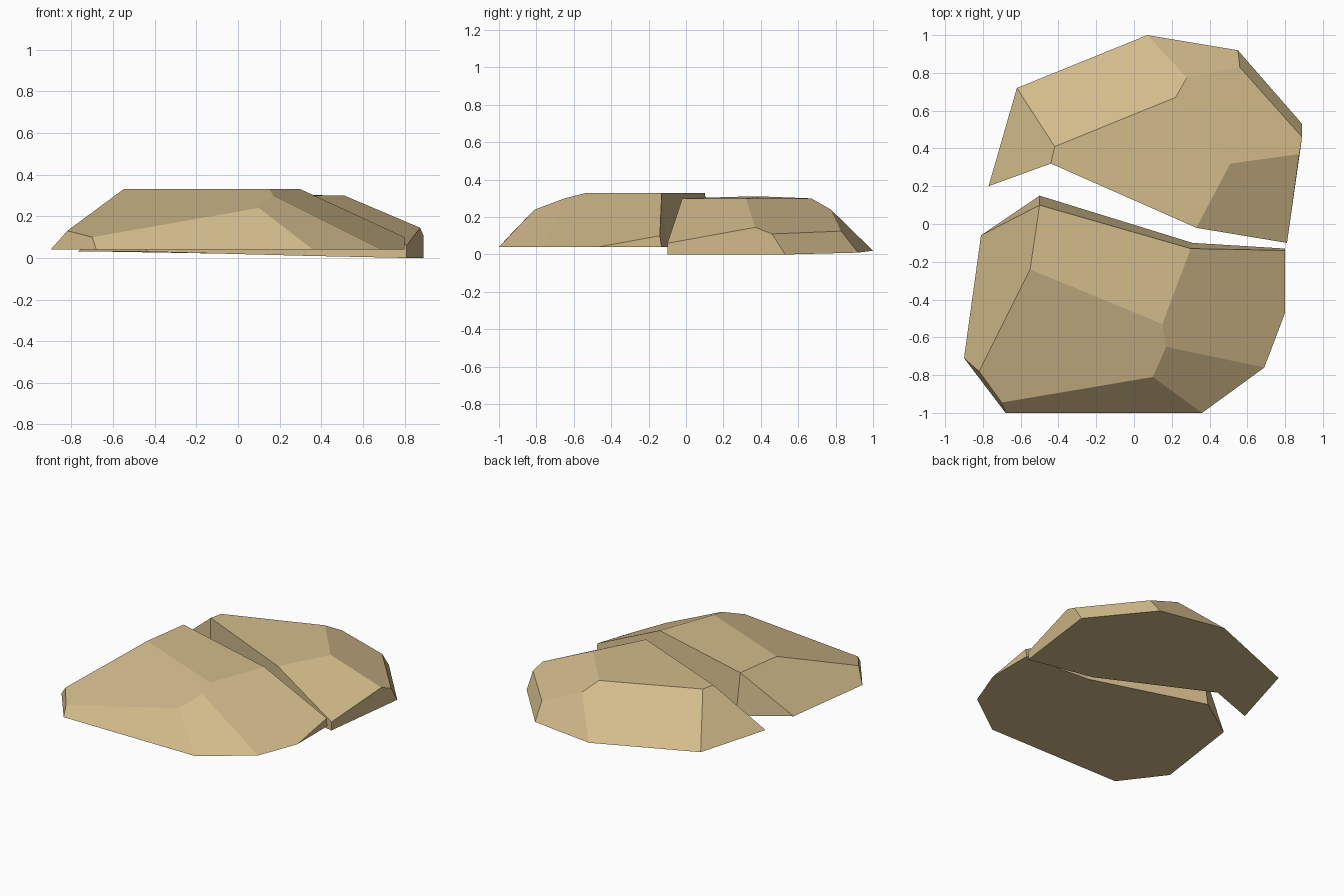
import bpy
import bmesh

cube = bpy.data.objects.get("Cube")
if cube:
    bpy.data.objects.remove(cube, do_unlink=True)

# One sandstone colour for the whole model
SANDSTONE = (0.65, 0.50, 0.26, 1.0)
stone = bpy.data.materials.new("sandstone")
stone.use_nodes = True
stone.diffuse_color = SANDSTONE
shader = next(n for n in stone.node_tree.nodes if n.type == "BSDF_PRINCIPLED")
shader.inputs["Base Color"].default_value = SANDSTONE
shader.inputs["Roughness"].default_value = 0.9


def faceted_rock(name, corners, facets):
    """Build a flat-faced rock: each facet is a word spelling its corner letters."""
    bm = bmesh.new()
    verts = {letter: bm.verts.new(point) for letter, point in corners.items()}
    for facet in facets.split():
        bm.faces.new([verts[letter] for letter in facet])
    bmesh.ops.recalc_face_normals(bm, faces=bm.faces[:])
    mesh = bpy.data.meshes.new(name)
    bm.to_mesh(mesh)
    bm.free()
    mesh.materials.append(stone)
    rock = bpy.data.objects.new(name, mesh)
    bpy.context.scene.collection.objects.link(rock)
    return rock


# Front rock: flat underside, level top, sloping sides and a steep back wall
GROUND, TOP = 0.04, 0.33
front_corners = {
    # underside outline
    "A": (-0.81, -0.06, GROUND),
    "B": (-0.50, 0.15, GROUND),
    "C": (0.31, -0.10, GROUND),
    "D": (0.80, -0.13, GROUND),
    "E": (0.80, -0.47, GROUND),
    "F": (0.69, -0.76, GROUND),
    "G": (0.36, -1.0, GROUND),
    "H": (-0.68, -1.0, GROUND),
    "I": (-0.90, -0.71, GROUND),
    # level top
    "b": (-0.50, 0.10, TOP),
    "c": (0.30, -0.13, TOP),
    "q": (0.15, -0.53, TOP),
    "p": (-0.55, -0.24, TOP),
    # shoulders
    "d": (0.80, -0.14, 0.10),
    "r": (0.17, -0.65, 0.30),
    "s": (0.10, -0.81, 0.24),
    "t": (-0.70, -0.945, 0.10),
    "u": (-0.82, -0.78, 0.13),
}
faceted_rock(
    "front_rock",
    front_corners,
    "ABCDEFGHI bcqp pqrstu cdEFrq FGsr GHts HIut IAbpu ABb BCcb CDdc DEd",
)

# Back rock: slightly tilted underside, notched along the crack
back_corners = {
    # underside outline
    "K": (-0.77, 0.20, 0.03),
    "L": (-0.62, 0.72, 0.03),
    "M": (0.07, 1.0, 0.02),
    "N": (0.55, 0.92, 0.01),
    "O": (0.89, 0.53, 0.0),
    "V": (0.81, -0.10, 0.0),
    "X": (0.33, -0.02, 0.01),
    "Y": (-0.44, 0.32, 0.03),
    # top
    "x": (0.33, -0.02, 0.30),
    "y": (-0.44, 0.32, 0.31),
    "l": (-0.42, 0.41, 0.31),
    "m": (0.22, 0.67, 0.30),
    "p": (0.51, 0.32, 0.30),
    # shoulders
    "n": (0.28, 0.775, 0.24),
    "e": (0.56, 0.83, 0.125),
    "o": (0.89, 0.46, 0.11),
    "w": (0.875, 0.37, 0.145),
    "v": (0.81, -0.10, 0.06),
}
faceted_rock(
    "back_rock",
    back_corners,
    "KLMNOVXY xpmly pwoenm KLly LMnml MNen NOoe OVvwo pwvx VXxv XYyx KYy",
)
